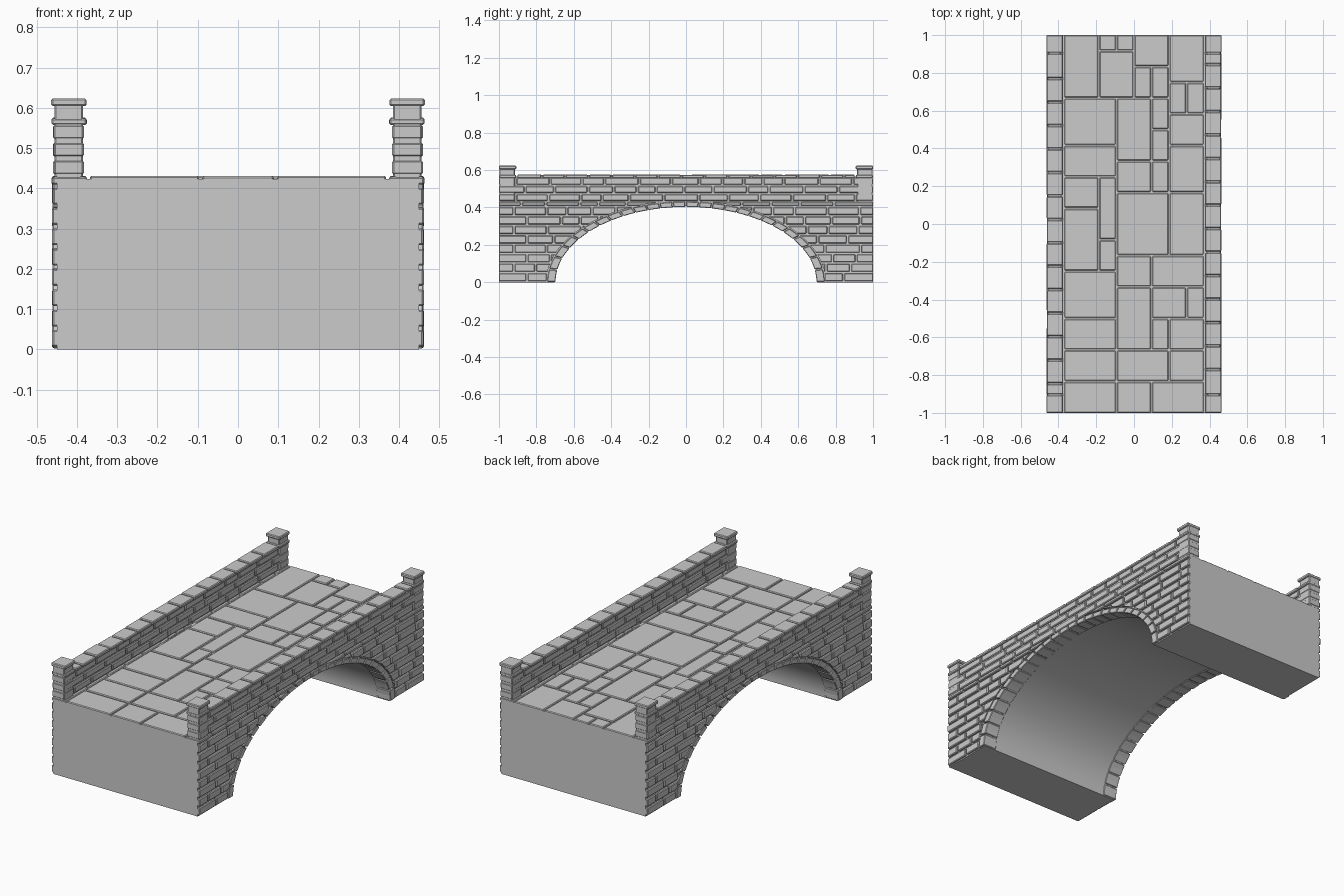
import bpy, bmesh, math, random

if "Cube" in bpy.data.objects:
    bpy.data.objects.remove(bpy.data.objects["Cube"])

random.seed(4)
A, B = 0.70, 0.405            # half-width and rise of the arch


def ellipse(a, b, t):
    return (a * math.cos(t), b * math.sin(t))


def prism(bm, pts, x0, x1):
    """Extrude a y-z outline from x0 to x1."""
    lo = [bm.verts.new((x0, y, z)) for y, z in pts]
    hi = [bm.verts.new((x1, y, z)) for y, z in pts]
    n = len(pts)
    bm.faces.new(lo)
    bm.faces.new(hi[::-1])
    for i in range(n):
        j = (i + 1) % n
        bm.faces.new((lo[j], lo[i], hi[i], hi[j]))


def box(bm, x0, x1, y0, y1, z0, z1):
    prism(bm, [(y0, z0), (y1, z0), (y1, z1), (y0, z1)], x0, x1)


def finish(bm, name, bevel=0.0):
    bmesh.ops.recalc_face_normals(bm, faces=bm.faces[:])
    if bevel:
        sharp = [e for e in bm.edges if e.calc_face_angle(0) > math.radians(35)]
        bmesh.ops.bevel(bm, geom=sharp, offset=bevel, segments=1,
                        profile=0.5, affect='EDGES', clamp_overlap=True)
    me = bpy.data.meshes.new(name)
    bm.to_mesh(me)
    bm.free()
    ob = bpy.data.objects.new(name, me)
    bpy.context.collection.objects.link(ob)
    return ob


def opposite(ob):
    """The left side is the right side turned half way round."""
    other = ob.copy()
    other.name = ob.name.replace("right", "left")
    other.rotation_euler.z = math.pi
    bpy.context.collection.objects.link(other)


def course(bm, x0, x1, z0, z1, start, lo=0.10, hi=0.19, gap=0.009):
    """One row of bricks of uneven length along the bridge."""
    y = -1.0
    nxt = y + start
    while y < 0.999:
        if nxt > 0.94:
            nxt = 1.0
        j = random.uniform(-0.0015, 0.0015)
        box(bm, x0, x1 + j, y + (gap / 2 if y > -1 else 0),
            nxt - (gap / 2 if nxt < 1 else 0), z0 + gap / 2, z1 - gap / 2)
        y, nxt = nxt, nxt + random.uniform(lo, hi)


# Solid core with the arch tunnel in its outline
bm = bmesh.new()
N = 64
outline = [(-1, 0), (-1, 0.423), (1, 0.423), (1, 0)]
outline += [ellipse(A + 0.002, B + 0.002, math.pi * i / N) for i in range(N + 1)]
prism(bm, outline, -0.449, 0.449)
core = finish(bm, "bridge_core")
bpy.context.view_layer.objects.active = core
core.select_set(True)
bpy.ops.object.shade_smooth_by_angle(angle=math.radians(30))

# Outer wall bricks and ledge course, trimmed around the arch ring
bm = bmesh.new()
for r in range(8):
    course(bm, 0.42, 0.461, r * 0.0505 + 0.002, (r + 1) * 0.0505 + 0.002,
           0.08 if r % 2 else 0.15)
course(bm, 0.375, 0.462, 0.405, 0.433, 0.12)
wall = finish(bm, "wall_bricks_right", 0.004)
bm = bmesh.new()
prism(bm, [ellipse(A + 0.047, B + 0.031, 2 * math.pi * i / 96) for i in range(96)],
      0.3, 0.6)
cutter = finish(bm, "arch_cutter")
cutter.hide_render = True
mod = wall.modifiers.new("arch", 'BOOLEAN')
mod.operation = 'DIFFERENCE'
mod.solver = 'EXACT'
mod.object = cutter
bpy.context.view_layer.objects.active = wall
bpy.ops.object.modifier_apply(modifier="arch")
bpy.data.objects.remove(cutter)
opposite(wall)

# Arch ring stones, evenly spaced along the curve
S, COUNT = 1000, 26
length = [0.0]
for i in range(S):
    length.append(length[-1] + math.dist(ellipse(A, B, math.pi * i / S),
                                         ellipse(A, B, math.pi * (i + 1) / S)))


def angle_at(d):
    return math.pi * next((i for i, v in enumerate(length) if v >= d), S) / S


bm = bmesh.new()
step = length[-1] / COUNT
for k in range(COUNT):
    ts = [angle_at(d) for d in (k * step + 0.003, (k + 0.5) * step, (k + 1) * step - 0.003)]
    inner = [ellipse(A - 0.002, B - 0.002, t) for t in ts]
    outer = [ellipse(A + 0.041, B + 0.026, t) for t in reversed(ts)]
    prism(bm, inner + outer, 0.376, 0.461 + random.uniform(-0.001, 0.001))
opposite(finish(bm, "arch_ring_right", 0.003))

# Parapet: mortar core, three brick rows
bm = bmesh.new()
box(bm, 0.391, 0.450, -0.998, 0.998, 0.42, 0.565)
opposite(finish(bm, "parapet_core_right"))
bm = bmesh.new()
for r in range(3):
    course(bm, 0.383, 0.458, 0.430 + r * 0.044, 0.474 + r * 0.044,
           0.14 if r % 2 else 0.09)
opposite(finish(bm, "parapet_bricks_right", 0.004))

# Coping stones along the parapet
bm = bmesh.new()
cuts = [-0.905] + [-0.77 + 0.1242 * i for i in range(14)] + [0.905]
for a, b in zip(cuts, cuts[1:]):
    j = random.uniform(-0.002, 0.002)
    box(bm, 0.376 + j / 2, 0.462 + j / 2, a + 0.004, b - 0.004, 0.557, 0.575 + j)
opposite(finish(bm, "parapet_coping_right", 0.004))

# End posts with a band and an overhanging cap
bm = bmesh.new()
for s in (-1, 1):
    def block(x0, x1, near, far, z0, z1):
        box(bm, x0, x1, min(s * near, s * far), max(s * near, s * far), z0, z1)
    block(0.385, 0.456, 0.915, 0.998, 0.425, 0.61)
    block(0.376, 0.463, 0.908, 0.999, 0.557, 0.574)
    block(0.376, 0.464, 0.907, 1.000, 0.604, 0.623)
opposite(finish(bm, "end_posts_right", 0.004))

# Paving slabs: strips (x start, x end, y cuts) on an 8 by 24 grid
strips = [
    (0, 3, (0, 2, 4, 6, 9)), (0, 2, (9, 13, 15)), (2, 3, (9, 11, 15)),
    (0, 3, (15, 17, 20)), (0, 2, (20, 24)), (2, 4, (20, 23)),
    (2, 3, (23, 24)), (3, 4, (23, 24)), (4, 5, (20, 22)), (5, 6, (20, 22)),
    (4, 6, (22, 24)), (6, 8, (21, 24)), (6, 7, (19, 21)), (7, 8, (19, 21)),
    (6, 8, (10, 14, 17, 19)), (3, 5, (4, 8, 10)), (3, 5, (14, 16, 20)),
    (5, 6, (14, 16, 18, 20)), (3, 6, (10, 14)), (3, 5, (0, 2)), (5, 8, (0, 2)),
    (3, 6, (2, 4)), (6, 8, (2, 4, 6)), (5, 6, (4, 6)), (5, 7, (6, 8)),
    (7, 8, (6, 8)), (5, 8, (8, 10)),
]
bm = bmesh.new()
g = 0.004
for x0, x1, ys in strips:
    for y0, y1 in zip(ys, ys[1:]):
        box(bm, -0.372 + x0 * 0.093 + g, -0.372 + x1 * 0.093 - g,
            -1 + y0 / 12 + (g if y0 else 0), -1 + y1 / 12 - (g if y1 < 24 else 0),
            0.412, 0.430 + random.uniform(-0.001, 0.001))
finish(bm, "paving_slabs", 0.004)
